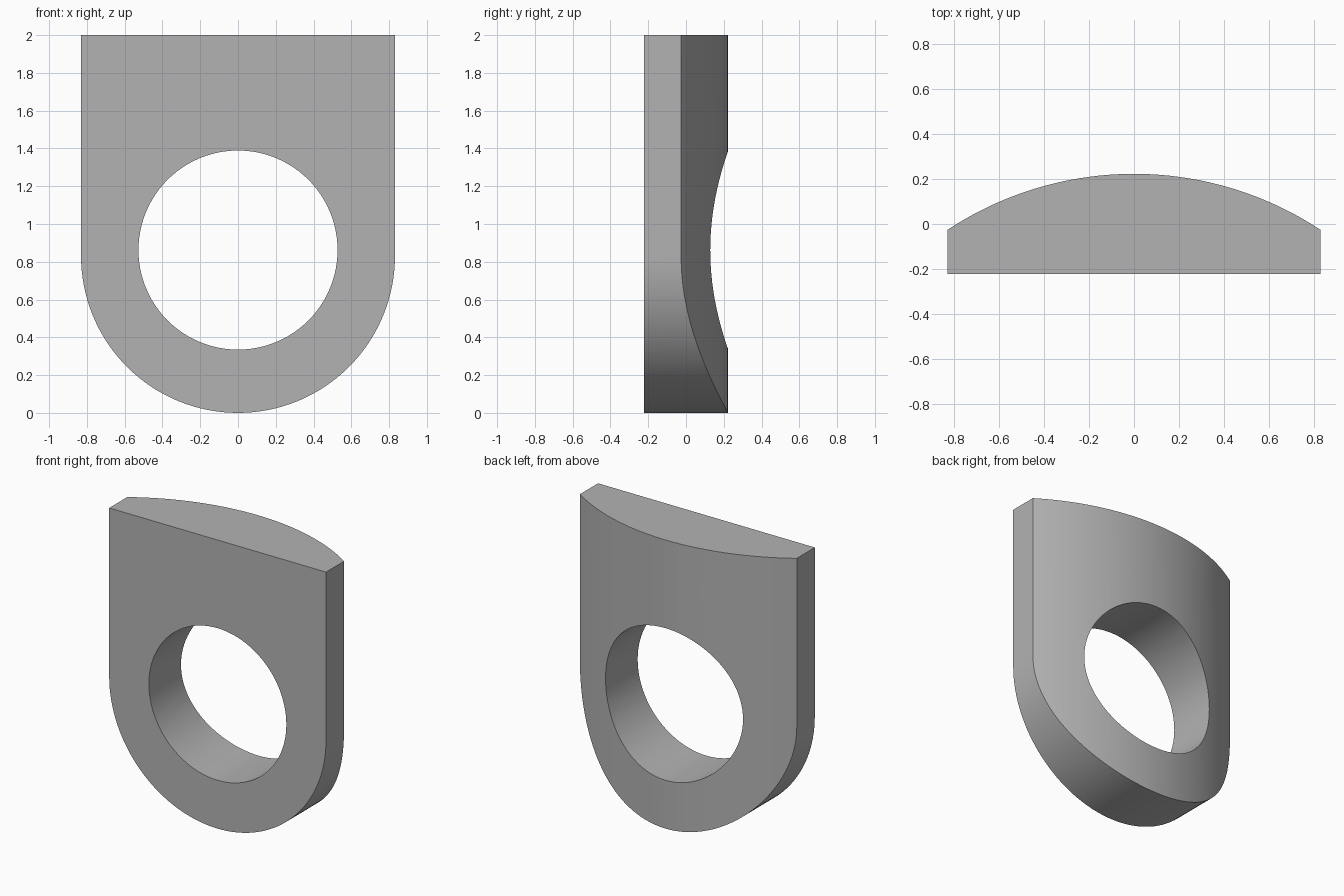
import bpy
import bmesh
from math import sin, cos, pi, asin
from mathutils import Vector

cube = bpy.data.objects.get("Cube")
if cube:
    bpy.data.objects.remove(cube, do_unlink=True)

HALF_W, HEIGHT = 0.831, 2.0
FRONT, BACK, SIDE_BACK = -0.2235, 0.2235, -0.026
HOLE_R, HOLE_Z = 0.527, 0.862
SAG = BACK - SIDE_BACK
BACK_R = (HALF_W ** 2 + SAG ** 2) / (2 * SAG)

grey = bpy.data.materials.new("plain grey")
grey.use_nodes = True
grey.diffuse_color = (0.45, 0.45, 0.45, 1)
grey.node_tree.nodes["Principled BSDF"].inputs["Base Color"].default_value = grey.diffuse_color


def prism(name, points, sweep):
    """Closed solid made by sweeping a flat outline along a vector."""
    bm = bmesh.new()
    face = bm.faces.new([bm.verts.new(p) for p in points])
    swept = bmesh.ops.extrude_face_region(bm, geom=[face])["geom"]
    verts = [v for v in swept if isinstance(v, bmesh.types.BMVert)]
    bmesh.ops.translate(bm, verts=verts, vec=Vector(sweep))
    bmesh.ops.recalc_face_normals(bm, faces=bm.faces)
    mesh = bpy.data.meshes.new(name)
    bm.to_mesh(mesh)
    bm.free()
    mesh.materials.append(grey)
    obj = bpy.data.objects.new(name, mesh)
    bpy.context.collection.objects.link(obj)
    return obj


def arc(radius, start, end, steps):
    angles = [start + (end - start) * i / steps for i in range(steps + 1)]
    return [(radius * cos(a), radius * sin(a)) for a in angles]


# Plate outline: square top, half-round bottom
outline = [(x, FRONT, z + HALF_W) for x, z in arc(HALF_W, pi, 2 * pi, 64)]
outline += [(HALF_W, FRONT, HEIGHT), (-HALF_W, FRONT, HEIGHT)]
plate = prism("rounded_plate", outline, (0, 1, 0))

# Domed back: plan shape with a wide arc, kept where it overlaps the plate
spread = asin(0.9 / BACK_R)
plan = [(x, y + BACK - BACK_R, -0.1)
        for x, y in arc(BACK_R, pi / 2 - spread, pi / 2 + spread, 48)]
plan += [(-0.9, -0.5, -0.1), (0.9, -0.5, -0.1)]
dome = prism("back_dome_cutter", plan, (0, 0, HEIGHT + 0.2))

# Round through hole
ring = [(x, -0.5, z + HOLE_Z) for x, z in arc(HOLE_R, 0, 2 * pi, 96)[:-1]]
hole = prism("hole_cutter", ring, (0, 1, 0))

bpy.ops.object.select_all(action="DESELECT")
bpy.context.view_layer.objects.active = plate
plate.select_set(True)
for cutter, operation in ((dome, "INTERSECT"), (hole, "DIFFERENCE")):
    cutter.hide_render = True
    mod = plate.modifiers.new(cutter.name, "BOOLEAN")
    mod.object, mod.operation, mod.solver = cutter, operation, "EXACT"
    bpy.ops.object.modifier_apply(modifier=mod.name)
    bpy.data.objects.remove(cutter, do_unlink=True)

bpy.ops.object.shade_smooth_by_angle(angle=pi / 8)
